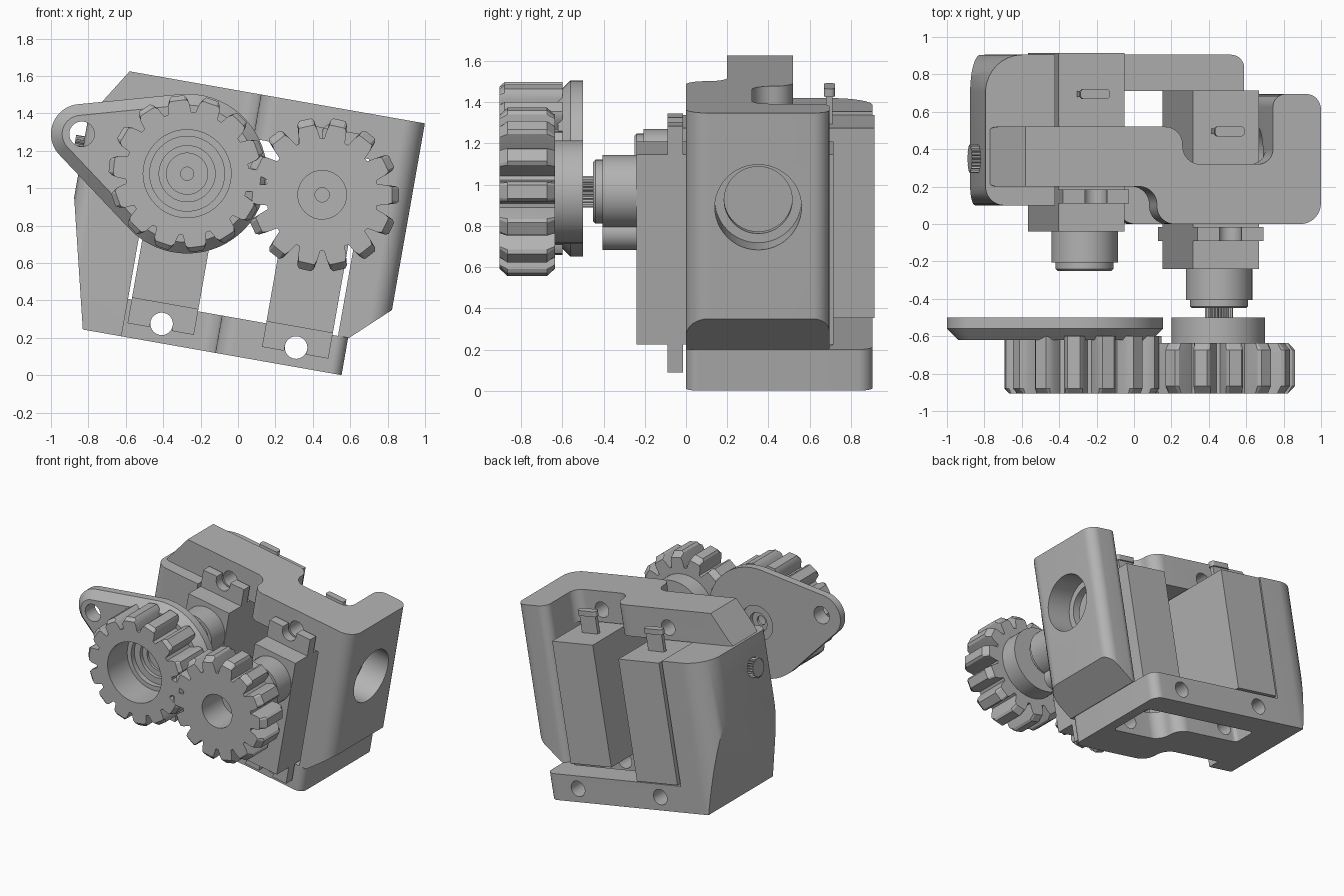
import bpy, bmesh, math
from mathutils import Vector, Matrix

if "Cube" in bpy.data.objects:
    bpy.data.objects.remove(bpy.data.objects["Cube"])

grey = bpy.data.materials.new("plain_grey")
grey.use_nodes = True
grey.diffuse_color = (0.45, 0.45, 0.45, 1)
grey.node_tree.nodes["Principled BSDF"].inputs["Base Color"].default_value = (0.45, 0.45, 0.45, 1)

TILT = Matrix.Rotation(math.radians(10), 4, 'Y')  # the housing leans ten degrees
PLACE = {'x': lambda a, b, t: (t, a, b), 'y': lambda a, b, t: (a, t, b), 'z': lambda a, b, t: (a, b, t)}
parts = []


def loft(name, layers, axis, tilt=True):
    """Skin matching outlines, each given as (points, position along axis)."""
    bm = bmesh.new()
    rings = [[bm.verts.new(PLACE[axis](p[0], p[1], t)) for p in pts] for pts, t in layers]
    n = len(rings[0])
    for lo, hi in zip(rings, rings[1:]):
        for i in range(n):
            bm.faces.new((lo[i], lo[(i + 1) % n], hi[(i + 1) % n], hi[i]))
    bm.faces.new(rings[0][::-1])
    bm.faces.new(rings[-1])
    bmesh.ops.recalc_face_normals(bm, faces=bm.faces)
    if tilt:
        bm.transform(TILT)
    mesh = bpy.data.meshes.new(name)
    bm.to_mesh(mesh)
    bm.free()
    mesh.materials.append(grey)
    obj = bpy.data.objects.new(name, mesh)
    bpy.context.collection.objects.link(obj)
    parts.append(obj)
    return obj


def prism(name, pts, lo, hi, axis, tilt=True):
    return loft(name, [(pts, lo), (pts, hi)], axis, tilt)


def circle(a, b, r, n=48):
    return [(a + r * math.cos(i * math.tau / n), b + r * math.sin(i * math.tau / n)) for i in range(n)]


def rect(a0, b0, a1, b1):
    return [(a0, b0), (a1, b0), (a1, b1), (a0, b1)]


def rounded(corners, steps=10):
    """Polygon of (a, b, fillet radius) corners."""
    out = []
    for i, (a, b, r) in enumerate(corners):
        p = Vector((a, b))
        if r == 0:
            out.append(p)
            continue
        q, s = corners[i - 1], corners[(i + 1) % len(corners)]
        d1, d2 = (Vector(q[:2]) - p).normalized(), (Vector(s[:2]) - p).normalized()
        half = d1.angle(d2) / 2
        c = p + (d1 + d2).normalized() * r / math.sin(half)
        v1, v2 = p + d1 * r / math.tan(half) - c, p + d2 * r / math.tan(half) - c
        out += [c + v1.lerp(v2, k / steps).normalized() * r for k in range(steps + 1)]
    return out


def cut(obj, cutter):
    mod = obj.modifiers.new("cut", 'BOOLEAN')
    mod.operation, mod.solver, mod.object = 'DIFFERENCE', 'EXACT', cutter
    bpy.context.view_layer.objects.active = obj
    bpy.ops.object.modifier_apply(modifier=mod.name)
    parts.remove(cutter)
    bpy.data.objects.remove(cutter)


def bore(obj, a, b, r, lo, hi, axis='y', tilt=True):
    cut(obj, prism("cutter", circle(a, b, r), lo, hi, axis, tilt))


# Stepped outlines shared by the upper and lower bars
FRONT = [(-0.14, 0.2, 0.095), (-0.14, 0, 0.095)]
BACK = [(0, 0.32, 0.095), (0, 0.52, 0.095)]
MOTORS = [("left", -0.45, 0.2), ("right", 0.28, 0)]
LOW, HIGH = 0.2, 1.356  # screw heights

# Upper bar with the right block's top
top_bar = prism("top_bar", rounded(
    [(-1.028, 0.2, 0.06)] + FRONT + [(0.75, 0, 0.11), (0.75, 0.695, 0.08), (0.49, 0.695, 0.07),
     (0.49, 0.32, 0.08)] + BACK + [(-1.028, 0.52, 0.06)]), 1.26, 1.5, 'z')
cut(top_bar, prism("cutter", [(-0.797, 1.59), (-1.2, 1.59), (-1.2, 0.945)], 0, 1, 'y'))

# Right block, sloped underneath, with a stepped side hole
right_block = prism("right_block", rounded(
    [(0.49, 0, 0), (0.75, 0, 0.11), (0.75, 0.695, 0.08), (0.49, 0.695, 0.07)]), 0.3, 1.26, 'z')
cut(right_block, prism("cutter", [(0.55, 0.3), (0.55, 0.2), (0.9, 0.2), (0.9, 0.627)], -1, 1, 'y'))
bore(right_block, 0.35, 1.036, 0.21, 0.55, 0.9, 'x')
bore(right_block, 0.35, 1.036, 0.165, 0.4, 0.6, 'x')

# Left block, tapering inward below
left_block = prism("left_block", rounded(
    [(-1.028, 0.1, 0.1), (-0.65, 0.1, 0), (-0.65, 0.905, 0), (-1.028, 0.905, 0.2)]), 0.097, 1.26, 'z')
cut(left_block, prism("cutter", [(-1.028, 0.785), (-1.3, 0.785), (-1.3, 0), (-0.836, 0)], -1, 2, 'y'))

# Lower bar, a ring with a stepped opening
bottom_bar = prism("bottom_bar", rounded(
    [(-0.655, 0.2, 0)] + FRONT + [(0.545, 0, 0.06), (0.545, 0.905, 0.07), (-0.655, 0.905, 0)]),
    0.097, 0.3, 'z')
cut(bottom_bar, prism("cutter", rounded(
    [(0.45, 0.32, 0.03)] + BACK + [(-0.55, 0.52, 0.03), (-0.55, 0.71, 0.03), (0.45, 0.71, 0.03)]),
    0, 0.5, 'z'))

# Screw holes through both bars
for side, u, shift in MOTORS:
    bore(top_bar, u, HIGH, 0.06, -0.2, 1.2)
    bore(bottom_bar, u, LOW, 0.06, -0.2, 1.2)

# Two drive motors
for side, u, s in MOTORS:
    w = 0.18
    prism(side + "_motor_body", rect(u - w, 0.31, u + w, 1.246), s - 0.24, s + 0.715, 'y')
    tabs = prism(side + "_motor_tabs", rect(u - w, 0.172, u + w, 1.384), s - 0.09, s - 0.015, 'y')
    for hole, end in ((LOW, 0.1), (HIGH, 1.45)):
        bore(tabs, u, hole, 0.06, s - 0.2, s + 0.1)
        cut(tabs, prism("cutter", rect(u - 0.06, min(hole, end), u + 0.06, max(hole, end)),
                        s - 0.2, s + 0.1, 'y'))
    prism(side + "_motor_gearbox", circle(u, 1.03, 0.178), s - 0.405, s - 0.23, 'y')
    prism(side + "_motor_small_boss", circle(u, 0.83, 0.085), s - 0.405, s - 0.23, 'y')
    loft(side + "_motor_collar", [(circle(u, 1.03, 0.145), s - 0.45), (circle(u, 1.03, 0.155), s - 0.44),
                                  (circle(u, 1.03, 0.155), s - 0.40)], 'y')
    prism(side + "_motor_lead", rect(u - 0.08, 1.24, u + 0.06, 1.38), s + 0.48, s + 0.51, 'y')
    prism(side + "_motor_lead_cap", rounded(
        [(u - 0.09, s + 0.468, 0.02), (u + 0.07, s + 0.468, 0.02), (u + 0.07, s + 0.522, 0.02),
         (u - 0.09, s + 0.522, 0.02)]), 1.38, 1.42, 'z')


def toothed(a, b, teeth, phase, profile, limit=9):
    """Gear outline; profile lists (radius, offset angle) for one tooth."""
    out = []
    for i in range(teeth):
        mid = phase + i * math.tau / teeth
        for r, off in profile:
            r = min(r, limit)
            out.append((a + r * math.cos(mid + off), b + r * math.sin(mid + off)))
    return out


def tooth(root, tip):
    half = [(root, 0.19), (root + 0.05, 0.15), (tip - 0.015, 0.115), (tip, 0.08)]
    return [(r, -o) for r, o in half] + half[::-1]


# Splined shafts
knurl = [(0.066, -0.07), (0.076, 0), (0.066, 0.07)]
prism("right_shaft", toothed(0.28, 1.03, 24, 0, knurl), -0.52, -0.44, 'y')
prism("side_shaft", toothed(0.35, 1.04, 24, 0, knurl), -1.075, -1.0, 'x')

# Right gear with hub
RX, RZ = 0.45, 0.965
shape = tooth(0.3, 0.413)
right_gear = loft("right_gear", [(toothed(RX, RZ, 14, math.radians(77.1), shape, lim), y) for lim, y in
                  ((0.375, -0.905), (9, -0.865), (9, -0.675), (0.375, -0.635))], 'y', False)
right_hub = prism("right_gear_hub", circle(RX, RZ, 0.25, 64), -0.636, -0.5, 'y', False)
bore(right_gear, RX, RZ, 0.13, -1, -0.66, 'y', False)
for obj in (right_gear, right_hub):
    bore(obj, RX, RZ, 0.038, -0.8, -0.4, 'y', False)

# Left gear, hollowed in front
LX, LZ = -0.272, 1.078
shape = tooth(0.33, 0.42)
left_gear = loft("left_gear", [(toothed(LX, LZ, 14, math.radians(97), shape, lim), y) for lim, y in
                 ((0.395, -0.905), (9, -0.88), (9, -0.6))], 'y', False)
bore(left_gear, LX, LZ, 0.235, -1, -0.66, 'y', False)
bore(left_gear, LX, LZ, 0.2, -0.7, -0.5, 'y', False)


# Teardrop flange behind the left gear
def teardrop(inset):
    big, small = Vector((LX, LZ)), Vector((-0.84, 1.29))
    d = small - big
    lean, spread = math.atan2(d.y, d.x), math.acos((0.427 - 0.16) / d.length)
    out = []
    for c, r, start, sweep in ((big, 0.427, lean + spread, math.tau - 2 * spread),
                               (small, 0.16, lean - spread, 2 * spread)):
        for k in range(41):
            a = start + sweep * k / 40
            out.append((c.x + (r - inset) * math.cos(a), c.y + (r - inset) * math.sin(a)))
    return out


flange = loft("flange", [(teardrop(0.06), -0.62), (teardrop(0), -0.56), (teardrop(0), -0.5)], 'y', False)
bore(flange, -0.835, 1.29, 0.067, -1, 0, 'y', False)
for r, lo, hi in ((0.15, -0.7, -0.59), (0.11, -0.7, -0.57), (0.135, -0.515, -0.4),
                  (0.075, -0.55, -0.4), (0.035, -0.7, -0.4)):
    bore(flange, LX, LZ, r, lo, hi, 'y', False)

# Smooth the curved walls, keep the edges
bpy.ops.object.select_all(action='DESELECT')
for obj in parts:
    obj.select_set(True)
bpy.context.view_layer.objects.active = parts[0]
bpy.ops.object.shade_smooth_by_angle(angle=math.radians(25))
